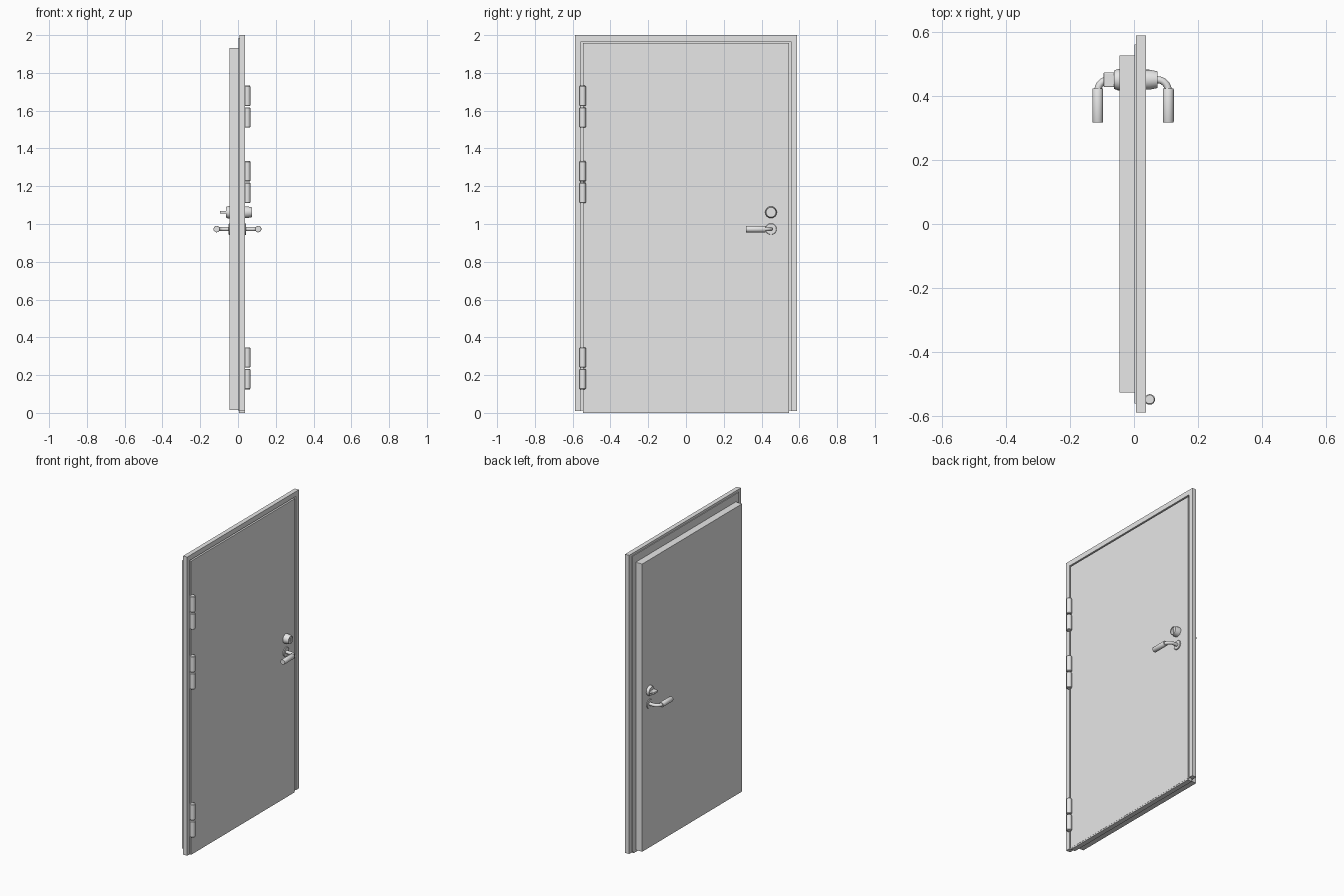
import bpy, bmesh, math
from mathutils import Matrix, Vector

cube = bpy.data.objects.get("Cube")
if cube:
    bpy.data.objects.remove(cube, do_unlink=True)

grey = bpy.data.materials.new("light grey")
grey.use_nodes = True
grey.diffuse_color = (0.8, 0.8, 0.8, 1)
grey.node_tree.nodes["Principled BSDF"].inputs["Base Color"].default_value = (0.8, 0.8, 0.8, 1)


def finish(name, bm, smooth=False):
    bmesh.ops.recalc_face_normals(bm, faces=bm.faces)
    mesh = bpy.data.meshes.new(name)
    bm.to_mesh(mesh)
    bm.free()
    mesh.materials.append(grey)
    obj = bpy.data.objects.new(name, mesh)
    bpy.context.collection.objects.link(obj)
    if smooth:
        bpy.ops.object.select_all(action='DESELECT')
        obj.select_set(True)
        bpy.context.view_layer.objects.active = obj
        bpy.ops.object.shade_smooth_by_angle(angle=math.radians(35))
    return obj


def add_box(bm, xs, ys, zs):
    lo, hi = Vector((xs[0], ys[0], zs[0])), Vector((xs[1], ys[1], zs[1]))
    matrix = Matrix.Translation((lo + hi) / 2) @ Matrix.Diagonal((*(hi - lo), 1))
    bmesh.ops.create_cube(bm, size=1, matrix=matrix)


def box(name, xs, ys, zs):
    bm = bmesh.new()
    add_box(bm, xs, ys, zs)
    return finish(name, bm)


def arch(name, xs, outer, inner, top, inner_top, bottom):
    """Two uprights and a head, extruded as one profile."""
    bm = bmesh.new()
    outline = [(-outer, bottom), (-outer, top), (outer, top), (outer, bottom),
               (inner, bottom), (inner, inner_top), (-inner, inner_top), (-inner, bottom)]
    face = bm.faces.new([bm.verts.new((xs[0], y, z)) for y, z in outline])
    moved = bmesh.ops.extrude_face_region(bm, geom=[face])["geom"]
    verts = [v for v in moved if isinstance(v, bmesh.types.BMVert)]
    bmesh.ops.translate(bm, verts=verts, vec=(xs[1] - xs[0], 0, 0))
    return finish(name, bm)


def turned(name, profile, origin, axis, sides=24):
    """Solid of revolution from (radius, distance) points along an axis."""
    bm = bmesh.new()
    turn = Vector(axis).to_track_quat('Z', 'Y').to_matrix().to_4x4()
    place = Matrix.Translation(origin) @ turn
    rings = []
    for radius, along in profile:
        angles = [2 * math.pi * i / sides for i in range(sides)]
        rings.append([bm.verts.new(place @ Vector((radius * math.cos(a), radius * math.sin(a), along)))
                      for a in angles])
    for a, b in zip(rings, rings[1:]):
        for i in range(sides):
            j = (i + 1) % sides
            bm.faces.new((a[i], a[j], b[j], b[i]))
    bm.faces.new(rings[0])
    bm.faces.new(rings[-1])
    return finish(name, bm, True)


def lever_neck(name, side, start, end_x, y, z):
    """Round bar leaving the rose and bending towards the grip."""
    curve = bpy.data.curves.new(name, 'CURVE')
    curve.dimensions = '3D'
    curve.bevel_depth = 0.011
    curve.bevel_resolution = 3
    curve.use_fill_caps = True
    bend = 0.035
    points = [(start, y)]
    for i in range(9):
        a = math.pi / 2 * i / 8
        points.append((end_x - bend + bend * math.sin(a), y - bend + bend * math.cos(a)))
    points.append((end_x, y - bend - 0.01))
    spline = curve.splines.new('POLY')
    spline.points.add(len(points) - 1)
    for p, (px, py) in zip(spline.points, points):
        p.co = (CENTRE + side * px, py, z, 1)
    curve.materials.append(grey)
    obj = bpy.data.objects.new(name, curve)
    bpy.context.collection.objects.link(obj)


FRONT, BACK, CENTRE = 0.037, -0.045, -0.003
HANDLE_Y, HANDLE_Z, LOCK_Z = 0.45, 0.973, 1.062

# Frame and the seal closing the gap around the leaf
arch("door_frame", (0.007, FRONT), 0.588, 0.557, 2.0, 1.967, 0.01)
arch("frame_seal", (0.002, 0.009), 0.56, 0.5, 1.984, 1.9, 0.012)

# Leaf: thick core, wider front lip and bottom strip
box("leaf_core", (BACK, 0.004), (-0.526, 0.526), (0.015, 1.932))
box("leaf_lip", (0.003, FRONT), (-0.546, 0.546), (0.009, 1.957))
box("bottom_strip", (0.004, FRONT - 0.001), (-0.545, 0.545), (0, 0.009))

# Hinges: two knuckles each
for number, middle in enumerate((0.236, 1.222, 1.621), 1):
    for part, base in (("lower", middle - 0.111), ("upper", middle + 0.003)):
        r, h = 0.0165, 0.108
        profile = [(r - 0.003, 0), (r, 0.004), (r, h - 0.004), (r - 0.003, h)]
        turned(f"hinge_{number}_{part}", profile, (0.049, -0.547, base), (0, 0, 1))

# Lever handles on both faces
half = FRONT - CENTRE
for label, side in (("front", 1), ("back", -1)):
    origin = (CENTRE + side * half, HANDLE_Y, HANDLE_Z)
    turned(f"{label}_handle_rose", [(0.03, -0.002), (0.03, 0.004), (0.028, 0.006)],
           origin, (side, 0, 0))
    lever_neck(f"{label}_lever_neck", side, half, 0.11, HANDLE_Y, HANDLE_Z)
    turned(f"{label}_lever_grip", [(0.016, 0), (0.017, 0.002), (0.017, 0.103), (0.016, 0.105)],
           (CENTRE + side * 0.11, 0.422, HANDLE_Z), (0, -1, 0))

# Front lock: tapered collar around a recessed plug with a key slot
turned("lock_collar", [(0.031, -0.002), (0.031, 0.012), (0.026, 0.037), (0.021, 0.037), (0.021, 0.033)],
       (FRONT, HANDLE_Y, LOCK_Z), (1, 0, 0))
box("key_slot", (FRONT + 0.03, FRONT + 0.036), (HANDLE_Y - 0.002, HANDLE_Y + 0.002),
    (LOCK_Z - 0.012, LOCK_Z + 0.012))

# Back lock: collar with a flat thumb turn
turned("thumb_turn_collar", [(0.033, -0.002), (0.033, 0.006), (0.028, 0.018)],
       (BACK, HANDLE_Y, LOCK_Z), (-1, 0, 0))
thumb = box("thumb_turn", (BACK - 0.05, BACK - 0.016), (HANDLE_Y - 0.023, HANDLE_Y + 0.023),
            (LOCK_Z - 0.007, LOCK_Z + 0.007))
bevel = thumb.modifiers.new("soft_edges", 'BEVEL')
bevel.width = 0.003
bevel.segments = 2
